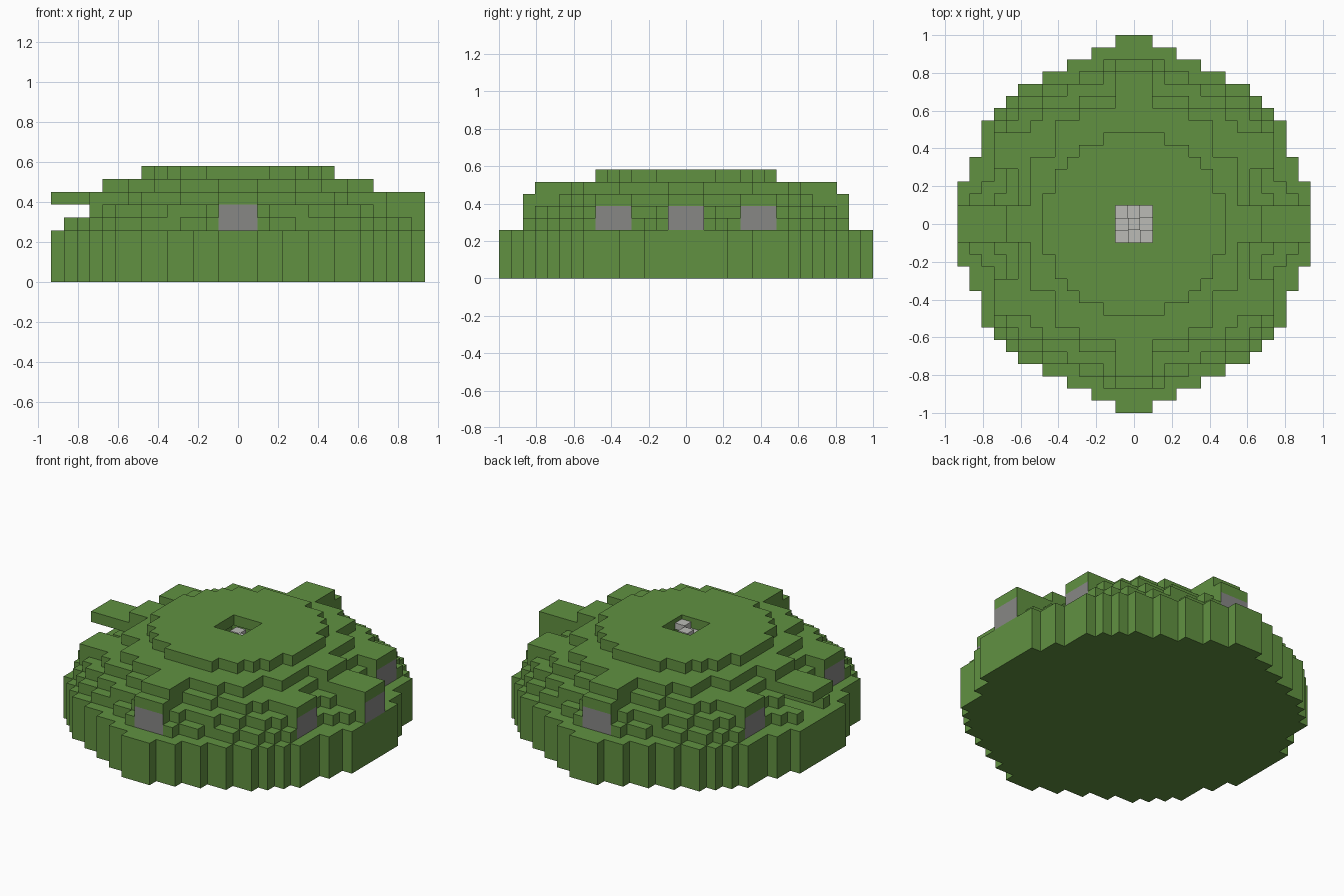
import bpy
import bmesh
from mathutils import Vector

old = bpy.data.objects.get("Cube")
if old:
    bpy.data.objects.remove(old)

U = 2 / 31  # block size


def material(name, rgb):
    m = bpy.data.materials.new(name)
    m.use_nodes = True
    m.diffuse_color = (*rgb, 1)
    m.node_tree.nodes["Principled BSDF"].inputs["Base Color"].default_value = (*rgb, 1)
    return m


GREEN = material("grass green", (0.119, 0.283, 0.053))
GREY = material("window grey", (0.242, 0.242, 0.235))
PALE = material("pale stone", (0.497, 0.500, 0.470))

# Half width in x of each block row, counted outward from the middle row
BASE = [14, 14, 14, 14, 13, 13, 12, 12, 12, 11, 10, 9, 7, 5, 3, 1]
TERRACE_1 = [14, 14, 13, 12, 11, 11, 11, 11, 11, 10, 9, 7, 4, 2]
TERRACE_2 = [14, 14, 11, 10, 10, 11, 11, 11, 10, 9, 7, 5, 2, 1]
TERRACE_3 = [14, 14, 9, 9, 9, 11, 11, 11, 8, 7, 4, 1, 1, 1]
TERRACE_4 = [10, 10, 8, 8, 8, 8, 6, 6, 6, 4, 1, 1, 1]
ROOF = [7, 7, 7, 6, 6, 5, 4, 2]
LAYERS = [BASE] * 4 + [TERRACE_1, TERRACE_2, TERRACE_3, TERRACE_4, ROOF]
NAMES = ["base"] * 4 + ["lower_terrace", "window_terrace", "arm_roofs",
                        "upper_terrace", "roof"]


def inside(rows, i, j):
    return abs(j) < len(rows) and abs(i) <= rows[abs(j)]


def is_void(i, j, k):
    """Hollow room, side doorway and roof opening."""
    if k < 4:
        return False
    room = k < 8 and inside(ROOF[1:], i, j)
    door = k in (4, 5) and i < 0 and abs(j) <= 1
    hole = k == 8 and abs(i) <= 1 and abs(j) <= 1
    return room or door or hole


def is_window(i, j, k, d):
    """Outward faces of the end, side and tower windows."""
    if k not in (4, 5):
        return False
    if d[1]:
        return d[1] * j == 13 and abs(i) <= 1
    if d[0]:
        return (i == 14 and d[0] > 0 and abs(j) <= 1) or \
            (d[0] * i == 11 and 5 <= abs(j) <= 7)
    return False


blocks = {(i, j, k) for k, rows in enumerate(LAYERS)
          for j in range(-15, 16) for i in range(-14, 15)
          if inside(rows, i, j) and not is_void(i, j, k)}

DIRECTIONS = [Vector(s * c for c in axis) for s in (-1, 1)
              for axis in ((1, 0, 0), (0, 1, 0), (0, 0, 1))]
meshes = {}


def add_face(part, centre, d):
    """One block side facing direction d."""
    bm = meshes.setdefault(part, bmesh.new()) if part not in meshes else meshes[part]
    a = Vector((d.y, d.z, d.x))
    b = d.cross(a)
    mid = centre + d / 2
    corners = [mid + (a * s + b * t) / 2
               for s, t in ((-1, -1), (1, -1), (1, 1), (-1, 1))]
    bm.faces.new([bm.verts.new(c * U) for c in corners])


def finish(name, bm, mat):
    bmesh.ops.remove_doubles(bm, verts=bm.verts, dist=U / 100)
    me = bpy.data.meshes.new(name)
    bm.to_mesh(me)
    bm.free()
    me.materials.append(mat)
    bpy.context.collection.objects.link(bpy.data.objects.new(name, me))


# Stepped shell and windows
for i, j, k in sorted(blocks):
    for d in DIRECTIONS:
        beside = (i + int(d.x), j + int(d.y), k + int(d.z))
        if beside not in blocks:
            part = "windows" if is_window(i, j, k, d) else NAMES[k]
            add_face(part, Vector((i, j, k + 0.5)), d)
for name, bm in meshes.items():
    finish(name, bm, GREY if name == "windows" else GREEN)


# Spiral stair under the roof opening
def box(name, x, y, bottom, top):
    bm = bmesh.new()
    bmesh.ops.create_cube(bm, size=1)
    for v in bm.verts:
        v.co.z = top if v.co.z > 0 else bottom
        v.co.x += x
        v.co.y += y
        v.co *= U
    finish(name, bm, PALE)


box("stair_post", 0, 0, 4, 8.5)
RING = [(1, -1), (0, -1), (-1, -1), (-1, 0), (-1, 1), (0, 1), (1, 1), (1, 0)]
for n, (x, y) in enumerate(RING):
    top = 8.6 - 0.6 * n
    box(f"stair_step_{n + 1}", x, y, max(4, top - 0.6), top)
